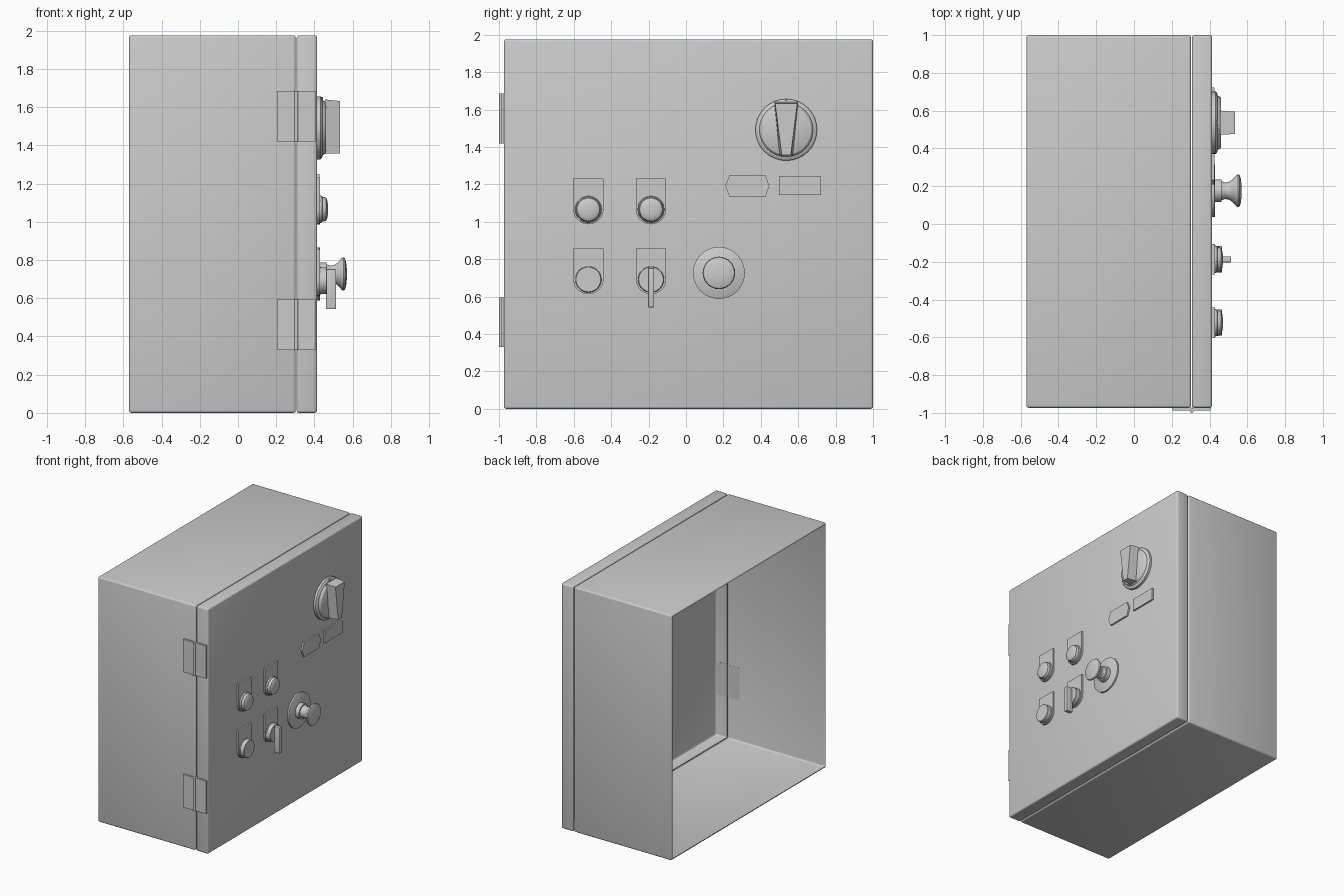
import bpy, bmesh, math

if "Cube" in bpy.data.objects:
    bpy.data.objects.remove(bpy.data.objects["Cube"])

FRONT = 0.414          # x of the door face


def finish(name, bm, smooth=True):
    bmesh.ops.recalc_face_normals(bm, faces=bm.faces)
    me = bpy.data.meshes.new(name)
    bm.to_mesh(me)
    bm.free()
    ob = bpy.data.objects.new(name, me)
    bpy.context.collection.objects.link(ob)
    if smooth:
        bpy.ops.object.select_all(action='DESELECT')
        ob.select_set(True)
        bpy.context.view_layer.objects.active = ob
        bpy.ops.object.shade_smooth_by_angle(angle=math.radians(35))
    return ob


def block(name, lo, hi, bevel=0.0, open_sides=()):
    """Box between two corners; open_sides lists x positions of removed ends."""
    bm = bmesh.new()
    bmesh.ops.create_cube(bm, size=1)
    for v in bm.verts:
        v.co = [(a + b) / 2 + c * (b - a) for a, b, c in zip(lo, hi, v.co)]
    if bevel:
        bmesh.ops.bevel(bm, geom=bm.edges[:], offset=bevel, segments=3,
                        profile=0.5, affect='EDGES')
    bmesh.ops.recalc_face_normals(bm, faces=bm.faces)
    gone = [f for f in bm.faces if abs(f.normal.x) > 0.999 and
            any(abs(f.calc_center_median().x - x) < 1e-3 for x in open_sides)]
    bmesh.ops.delete(bm, geom=gone, context='FACES')
    return finish(name, bm)


def turned(name, y, z, profile, n=28):
    """Revolve (x, radius) points about an axis along x."""
    bm = bmesh.new()
    rings = [[bm.verts.new((x, y + r * math.sin(2 * math.pi * i / n),
                            z + r * math.cos(2 * math.pi * i / n)))
              for i in range(n)] for x, r in profile]
    for a, b in zip(rings, rings[1:]):
        for i in range(n):
            j = (i + 1) % n
            bm.faces.new((a[i], a[j], b[j], b[i]))
    bm.faces.new(rings[0])
    bm.faces.new(rings[-1])
    return finish(name, bm)


def plate(name, outline, x0, x1, front=None):
    """Solid from a y-z outline, with an optional different front outline."""
    bm = bmesh.new()
    a = [bm.verts.new((x0, *p)) for p in outline]
    b = [bm.verts.new((x1, *p)) for p in (front or outline)]
    n = len(a)
    for i in range(n):
        j = (i + 1) % n
        bm.faces.new((a[i], a[j], b[j], b[i]))
    bm.faces.new(a)
    bm.faces.new(b)
    return finish(name, bm)


# Cabinet shell, open at the back and towards the door
block("cabinet_body", (-0.57, -0.973, 0), (0.302, 1.0, 1.976), 0.013, (-0.57, 0.302))
# Door tray, open on its inner side
block("door", (0.307, -0.973, 0), (FRONT, 1.0, 1.976), 0.013, (0.307,))

# Hinges: two leaves and a pin
for label, z0 in (("lower", 0.33), ("upper", 1.42)):
    block(label + "_hinge_body_leaf", (0.203, -0.988, z0), (0.304, -0.972, z0 + 0.265))
    block(label + "_hinge_door_leaf", (0.306, -0.988, z0), (0.405, -0.972, z0 + 0.265))
    bm = bmesh.new()
    bmesh.ops.create_cone(bm, cap_ends=True, segments=12, radius1=0.01,
                          radius2=0.01, depth=0.265)
    bmesh.ops.translate(bm, verts=bm.verts, vec=(0.305, -0.99, z0 + 0.1325))
    finish(label + "_hinge_pin", bm)

# Four tongue-shaped label plates with buttons
domed = [(0.426, 0.072), (0.440, 0.070), (0.441, 0.066), (0.460, 0.061),
         (0.466, 0.052), (0.470, 0.030), (0.471, 0.004)]
flat = [(0.426, 0.073), (0.434, 0.073), (0.435, 0.070), (0.464, 0.069), (0.467, 0.066)]
for row, z, shape in (("upper", 1.066, domed), ("lower", 0.692, flat)):
    for side, y in (("left", -0.522), ("right", -0.187)):
        arc = [(y + 0.081 * math.cos(math.pi * (1 + i / 16)),
                z + 0.079 * math.sin(math.pi * (1 + i / 16))) for i in range(17)]
        tongue = arc + [(y + 0.081, z + 0.166), (y - 0.081, z + 0.166)]
        plate(f"{row}_{side}_button_plate", tongue, FRONT, 0.428)
        turned(f"{row}_{side}_button", y, z, shape)

# Selector lever on the lower right button
block("selector_lever", (0.46, -0.203, 0.543), (0.514, -0.171, 0.752), 0.004)

# Emergency stop: backing disc and mushroom
turned("stop_disc", 0.176, 0.727, [(FRONT, 0.139), (0.427, 0.139), (0.429, 0.136)], 24)
turned("stop_mushroom", 0.176, 0.727,
       [(0.425, 0.06), (0.463, 0.06), (0.464, 0.05), (0.482, 0.044), (0.500, 0.046),
        (0.520, 0.058), (0.543, 0.083), (0.551, 0.087), (0.559, 0.083),
        (0.565, 0.066), (0.569, 0.035), (0.570, 0.005)])

# Main rotary switch: stepped base, tapered grip and pointer mark
dy, dz = 0.536, 1.492
turned("switch_base", dy, dz, [(FRONT, 0.165), (0.432, 0.165), (0.440, 0.157),
                               (0.443, 0.144), (0.458, 0.136), (0.461, 0.131)], 32)


def grip(top, bottom, z_top, z_bot):
    return [(dy - top, z_top), (dy + top, z_top), (dy + bottom, z_bot), (dy - bottom, z_bot)]


plate("switch_grip", grip(0.064, 0.036, 1.640, 1.357), 0.455, 0.535,
      grip(0.059, 0.024, 1.632, 1.357))
block("switch_pointer", (0.435, dy - 0.008, 1.626), (0.446, dy + 0.008, 1.652))

# Hexagonal and rectangular name plates
plate("hexagon_label", [(0.210, 1.192), (0.232, 1.250), (0.424, 1.250), (0.446, 1.192),
                        (0.424, 1.134), (0.232, 1.134)], FRONT, 0.427)
plate("rectangle_label", [(0.497, 1.144), (0.722, 1.144), (0.722, 1.242), (0.497, 1.242)],
      FRONT, 0.427)
